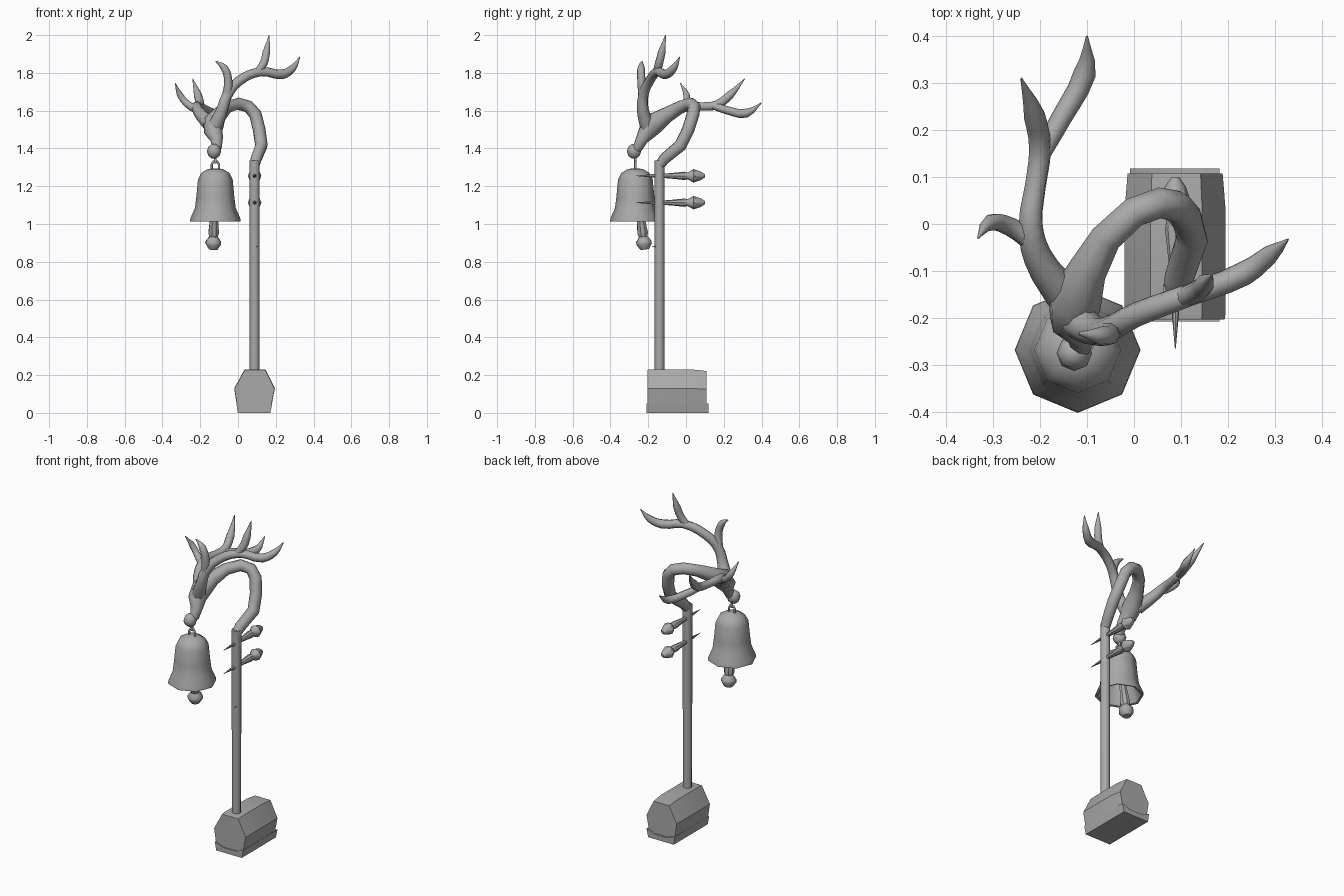
import bpy, bmesh, math
from mathutils import Vector, Matrix

cube = bpy.data.objects.get("Cube")
if cube:
    bpy.data.objects.remove(cube, do_unlink=True)

GREY = (0.4, 0.4, 0.4, 1)
mat = bpy.data.materials.new("plain grey")
mat.use_nodes = True
mat.diffuse_color = GREY
mat.node_tree.nodes["Principled BSDF"].inputs["Base Color"].default_value = GREY


def finish(obj, angle=40):
    obj.data.materials.clear()
    obj.data.materials.append(mat)
    bpy.ops.object.select_all(action='DESELECT')
    obj.select_set(True)
    bpy.context.view_layer.objects.active = obj
    bpy.ops.object.shade_smooth_by_angle(angle=math.radians(angle))
    return obj


def from_bmesh(name, bm, angle=40):
    bmesh.ops.recalc_face_normals(bm, faces=bm.faces)
    mesh = bpy.data.meshes.new(name)
    bm.to_mesh(mesh)
    bm.free()
    obj = bpy.data.objects.new(name, mesh)
    bpy.context.collection.objects.link(obj)
    return finish(obj, angle)


def loft(name, rings, angle=40):
    """Skin a list of equal-length point rings and cap both ends."""
    bm = bmesh.new()
    vs = [[bm.verts.new(p) for p in ring] for ring in rings]
    n = len(vs[0])
    for a, b in zip(vs, vs[1:]):
        for i in range(n):
            bm.faces.new((a[i], a[(i + 1) % n], b[(i + 1) % n], b[i]))
    bm.faces.new(vs[0])
    bm.faces.new(vs[-1])
    return from_bmesh(name, bm, angle)


def lathe(name, profile, start, direction=(0, 0, 1), sides=8, angle=40):
    """Turn a (radius, distance) profile around an axis."""
    turn = Vector((0, 0, 1)).rotation_difference(Vector(direction)).to_matrix()
    rings = []
    for r, h in profile:
        rings.append([Vector(start) + turn @ Vector((
            r * math.cos(math.tau * i / sides), r * math.sin(math.tau * i / sides), h))
            for i in range(sides)])
    return loft(name, rings, angle)


def tube(name, points, smooth=True):
    """Tapered tube through (x, y, z, radius) points."""
    cu = bpy.data.curves.new(name, 'CURVE')
    cu.dimensions = '3D'
    cu.bevel_depth = 1
    cu.bevel_resolution = 2
    cu.use_fill_caps = True
    cu.resolution_u = 3
    sp = cu.splines.new('BEZIER' if smooth else 'POLY')
    pts = sp.bezier_points if smooth else sp.points
    pts.add(len(points) - 1)
    for p, (x, y, z, r) in zip(pts, points):
        p.radius = r
        if smooth:
            p.co = (x, y, z)
            p.handle_left_type = p.handle_right_type = 'AUTO'
        else:
            p.co = (x, y, z, 1)
    obj = bpy.data.objects.new(name, cu)
    bpy.context.collection.objects.link(obj)
    bpy.ops.object.select_all(action='DESELECT')
    obj.select_set(True)
    bpy.context.view_layer.objects.active = obj
    bpy.ops.object.convert(target='MESH')
    return finish(bpy.context.object, 50)


PX, PY = 0.088, -0.14

# Foot block: six-sided prism lying front to back, with a lower rim
block = [(0, 0), (.17, 0), (.195, .13), (.145, .23), (.035, .23), (-.02, .13)]
rim = [(0, 0), (.17, 0), (.181, .05), (.13, .03), (.05, .03), (-.008, .05)]


def prism(name, section, stations):
    loft(name, [[(PX + (x - PX) * s, y, z * (1 + (s - 1) * .6)) for x, z in section]
                for y, s in stations], 25)


prism("foot_block", block, [(-.203, .98), (-.19, 1), (.03, 1), (.108, .94)])
prism("foot_rim", rim, [(-.208, 1.01), (.118, 1.01)])

# Straight pole
lathe("pole", [(.026, .2), (.027, 1.335)], (PX, PY, 0), angle=50)

# Curved crook that swells into the head and snout
tube("crook", [
    (PX, PY, 1.31, .027), (.096, -.115, 1.345, .031), (.124, -.03, 1.415, .034),
    (.112, .012, 1.5, .034), (.092, .037, 1.58, .034), (.055, .045, 1.622, .033),
    (0, .025, 1.637, .033), (-.06, -.03, 1.618, .034), (-.1, -.1, 1.578, .042),
    (-.127, -.165, 1.535, .058), (-.13, -.205, 1.49, .05), (-.112, -.235, 1.445, .033),
    (-.112, -.255, 1.405, .027), (-.125, -.275, 1.385, .02)], smooth=False)
lathe("snout_knob", [(.012, -.038), (.03, -.024), (.038, 0), (.03, .024), (.012, .038)],
      (-.127, -.275, 1.385), angle=60)

# Right antler, sweeping backward
tube("right_antler_beam", [
    (-.15, -.15, 1.53, .04), (-.205, -.07, 1.59, .031), (-.22, 0, 1.622, .026),
    (-.21, .08, 1.622, .023), (-.2, .16, 1.63, .024), (-.212, .23, 1.68, .023),
    (-.24, .31, 1.768, .002)])
tube("right_antler_back_tine", [
    (-.203, .14, 1.628, .02), (-.155, .225, 1.6, .022), (-.105, .32, 1.587, .024),
    (-.1, .4, 1.642, .002)])
tube("right_antler_side_tine", [
    (-.21, -.04, 1.605, .024), (-.265, -.005, 1.632, .02), (-.305, .003, 1.68, .018),
    (-.332, -.03, 1.745, .002)])

# Left antler, rising and sweeping sideways
tube("left_antler_beam", [
    (-.12, -.205, 1.52, .04), (-.085, -.228, 1.6, .032), (-.058, -.226, 1.68, .028),
    (.005, -.193, 1.757, .026), (.12, -.15, 1.806, .024), (.235, -.105, 1.793, .026),
    (.29, -.065, 1.825, .02), (.328, -.033, 1.885, .002)])
tube("left_antler_top_tine", [
    (.1, -.158, 1.8, .02), (.135, -.143, 1.85, .023), (.15, -.128, 1.91, .021),
    (.165, -.108, 2.0, .002)])
tube("left_antler_front_tine", [
    (-.06, -.226, 1.67, .026), (-.052, -.236, 1.76, .022), (-.072, -.238, 1.825, .02),
    (-.118, -.233, 1.862, .003)])

# Two bolts through the pole: spike in front, pointed knob behind
bolt = [(.001, 0), (.009, .09), (.012, .15), (.015, .19), (.022, .255),
        (.018, .275), (.036, .305), (.022, .345), (.008, .365)]
for i, z in enumerate((1.255, 1.113)):
    lathe("bolt_%d" % (i + 1), bolt, (PX, -.265, z), (0, 1, 0), 8)
lathe("small_nail", [(.001, 0), (.005, .03)], (.1, -.18, .88), (0, 1, 0), 4)

# Bell: hollow eight-sided shell
BX, BY = -.12, -.268
lathe("bell", [
    (.02, 1.25), (.07, 1.23), (.09, 1.1), (.122, 1.015), (.134, 1.012), (.132, 1.03),
    (.108, 1.085), (.101, 1.14), (.092, 1.235), (.075, 1.27), (.04, 1.291), (.008, 1.295)],
    (BX, BY, 0), angle=45)

# Hanging loop between bell and snout
loop = [(BX + .019 * s, BY, z, .006) for s, z in
        ((-1, 1.285), (-1, 1.315), (-.6, 1.33), (.6, 1.33), (1, 1.315), (1, 1.285))]
tube("bell_loop", loop, smooth=False)
tube("hook_link", [(BX, BY, 1.32, .007), (BX, BY, 1.36, .007)], smooth=False)

# Clapper: leaning rod with a pointed knob
lean = Vector((-.03, .13, -1)).normalized()
lathe("clapper", [(.016, 0), (.022, .22), (.03, .3), (.024, .32), (.043, .345),
                  (.043, .36), (.024, .388)], (BX, BY, 1.25), lean)
